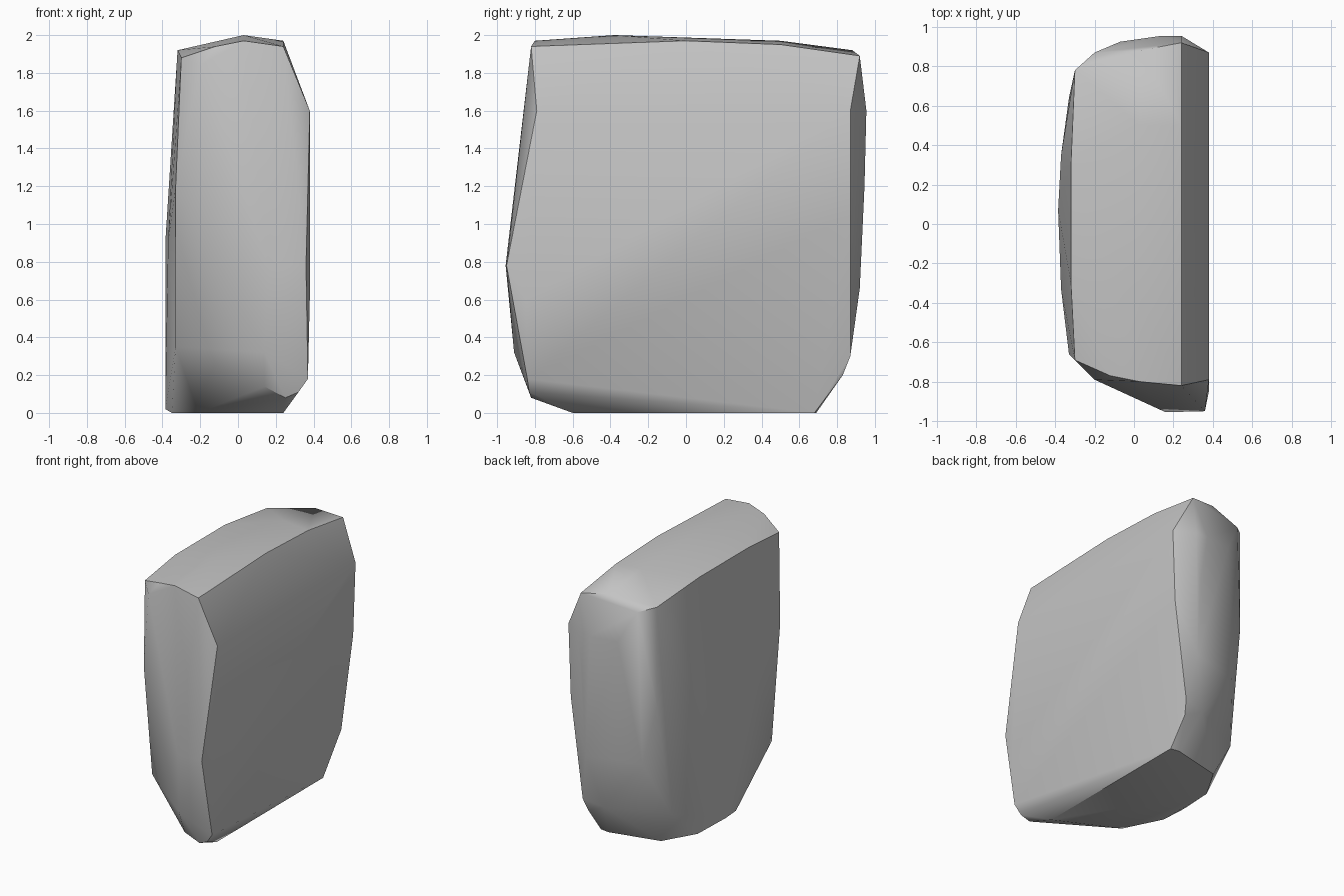
import bpy
import bmesh
import math

default_cube = bpy.data.objects.get("Cube")
if default_cube:
    bpy.data.objects.remove(default_cube, do_unlink=True)


def make_material(name, colour):
    material = bpy.data.materials.new(name)
    material.use_nodes = True
    material.diffuse_color = colour
    shader = material.node_tree.nodes["Principled BSDF"]
    shader.inputs["Base Color"].default_value = colour
    return material


def upright_outline(x, outline):
    """Points of an outline standing in a plane across x, given as (y, z)."""
    return [(x, y, z) for y, z in outline]


def level_outline(z, outline):
    """Points of an outline lying at one height, given as (x, y)."""
    return [(x, y, z) for x, y in outline]


def stone_from_corners(name, corners, material, smooth_angle):
    """Wrap the chiselled corners in a tight skin and shade it smooth."""
    bm = bmesh.new()
    for corner in corners:
        bm.verts.new(corner)
    hull = bmesh.ops.convex_hull(bm, input=bm.verts)
    inside = [item for item in hull["geom_interior"]
              if isinstance(item, bmesh.types.BMVert)]
    bmesh.ops.delete(bm, geom=list(set(inside)), context="VERTS")
    bmesh.ops.recalc_face_normals(bm, faces=bm.faces)

    mesh = bpy.data.meshes.new(name)
    bm.to_mesh(mesh)
    bm.free()
    mesh.materials.append(material)

    stone = bpy.data.objects.new(name, mesh)
    bpy.context.collection.objects.link(stone)
    bpy.ops.object.select_all(action="DESELECT")
    stone.select_set(True)
    bpy.context.view_layer.objects.active = stone
    bpy.ops.object.shade_smooth_by_angle(angle=smooth_angle)
    return stone


# Broad flat side, leaning inwards towards its lower back corner
corners = upright_outline(0.38, [(-0.79, 1.6), (-0.85, 0.6), (0.87, 1.6)])
corners += [(0.37, -0.84, 0.18), (0.36, 0.87, 1.05),
            (0.26, 0.87, 0.3), (0.24, 0.83, 0.2)]

# Bevelled shoulder and the gentle crown beside it
corners += upright_outline(0.24, [(-0.82, 1.94), (0, 1.97), (0.5, 1.95), (0.92, 1.89)])
corners += upright_outline(0.03, [(-0.8, 1.97), (-0.38, 2), (0.5, 1.97), (0.88, 1.92)])
corners += upright_outline(-0.12, [(-0.77, 1.94)])

# Bulging side: top rim, belly and foot
corners += upright_outline(-0.3, [(-0.69, 1.88), (0.78, 1.87), (0.78, 1.1)])
corners += upright_outline(-0.32, [(-0.3, 1.92), (0.3, 1.92)])
corners += upright_outline(-0.33, [(-0.66, 1.2), (-0.56, 0.35), (0.64, 0.25)])
corners += upright_outline(-0.37, [(-0.33, 0.9), (0.35, 0.95)])
corners += upright_outline(-0.385, [(0.07, 0.9), (0.07, 0.02)])

# Front end, leaning out to a nose and tucked in below
corners += level_outline(1.84, [(-0.2, -0.79), (-0.2, 0.87)])
corners += level_outline(0.78, [(0.16, -0.955), (0.36, -0.95)])
corners += [(0.14, -0.91, 0.32), (0.14, -0.84, 0.14),
            (0.25, -0.82, 0.08), (0.32, -0.83, 0.11)]

# Rounded back end
corners += level_outline(1.6, [(0.24, 0.955), (0.14, 0.955), (-0.07, 0.925)])
corners += level_outline(1.2, [(0.2, 0.945)])
corners += level_outline(0.66, [(0.2, 0.92), (-0.2, 0.81)])
corners += [(0.1, 0.85, 0.27)]

# Flat base
corners += level_outline(0, [(0.24, -0.6), (-0.21, -0.38), (-0.35, -0.1), (-0.35, 0.36),
                             (-0.21, 0.6), (0.17, 0.69), (0.24, 0.68)])

grey = make_material("stone grey", (0.55, 0.55, 0.55, 1))
stone_from_corners("stone_block", corners, grey, math.radians(40))
